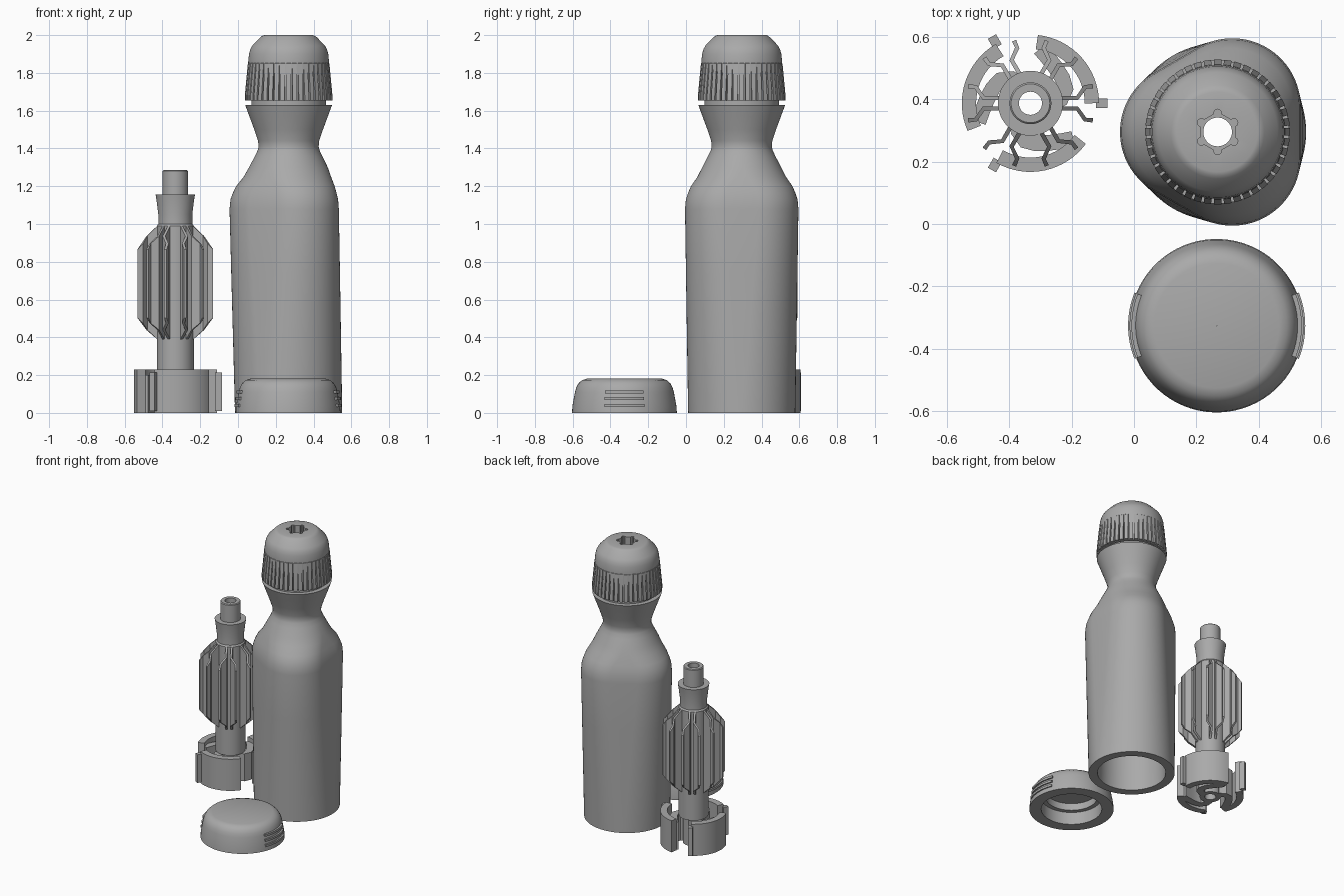
import bpy, bmesh
from math import sin, cos, pi, radians, hypot

if "Cube" in bpy.data.objects:
    bpy.data.objects.remove(bpy.data.objects["Cube"])

grey = bpy.data.materials.new("matte grey")
grey.use_nodes = True
GREY = (0.4, 0.4, 0.4, 1)
grey.diffuse_color = GREY
grey.node_tree.nodes["Principled BSDF"].inputs["Base Color"].default_value = GREY


def finish(name, bm, at, smooth=True):
    bmesh.ops.recalc_face_normals(bm, faces=bm.faces)
    mesh = bpy.data.meshes.new(name)
    bm.to_mesh(mesh)
    bm.free()
    mesh.materials.append(grey)
    ob = bpy.data.objects.new(name, mesh)
    ob.location = (at[0], at[1], 0)
    bpy.context.collection.objects.link(ob)
    if smooth:
        bpy.ops.object.select_all(action='DESELECT')
        ob.select_set(True)
        bpy.context.view_layer.objects.active = ob
        bpy.ops.object.shade_smooth_by_angle(angle=radians(30))
    return ob


def loft(name, at, profile, steps=24):
    """Closed wall profile of (radius, z, lobe): lobe > 0 gives a rounded triangle."""
    bm = bmesh.new()
    rings = []
    for r, z, *lobe in profile:
        d = lobe[0] if lobe else 0
        ring = []
        for corner in (pi / 3, pi, 5 * pi / 3):
            for i in range(steps):
                a = corner - pi / 3 + 2 * pi / 3 * (i + 0.5) / steps
                ring.append(bm.verts.new((d * cos(corner) + r * cos(a),
                                          d * sin(corner) + r * sin(a), z)))
        rings.append(ring)
    n = 3 * steps
    for k, ring in enumerate(rings):
        nxt = rings[(k + 1) % len(rings)]
        for i in range(n):
            j = (i + 1) % n
            bm.faces.new((ring[i], ring[j], nxt[j], nxt[i]))
    return finish(name, bm, at)


def strips(name, at, paths, half, span):
    """Upright walls along plan paths; span(radius) gives bottom and top."""
    bm = bmesh.new()
    for path in paths:
        sections = []
        for i, (x, y) in enumerate(path):
            a, b = path[max(i - 1, 0)], path[min(i + 1, len(path) - 1)]
            length = hypot(b[0] - a[0], b[1] - a[1])
            nx, ny = -(b[1] - a[1]) / length * half, (b[0] - a[0]) / length * half
            lo, hi = span(hypot(x, y))
            sections.append([bm.verts.new((x + s * nx, y + s * ny, z))
                             for s, z in ((-1, lo), (1, lo), (1, hi), (-1, hi))])
        for s, t in zip(sections, sections[1:]):
            for k in range(4):
                m = (k + 1) % 4
                bm.faces.new((s[k], s[m], t[m], t[k]))
        bm.faces.new(sections[0])
        bm.faces.new(sections[-1])
    return finish(name, bm, at)


def polar(r, deg):
    return (r * cos(radians(deg)), r * sin(radians(deg)))


def turn(path, deg):
    c, s = cos(radians(deg)), sin(radians(deg))
    return [(c * x - s * y, s * x + c * y) for x, y in path]


def arc(r, a0, a1, n=16):
    return [polar(r, a0 + (a1 - a0) * i / n) for i in range(n + 1)]


BOTTLE = (0.268, 0.295)
LID = (0.265, -0.326)
MIXER = (-0.332, 0.387)

# Bottle: round foot, three-lobed shoulder, round flared neck, open through
loft("bottle_body", BOTTLE, [
    (0.284, 0, 0), (0.262, 0.37, 0.032), (0.24, 0.74, 0.064), (0.219, 1.08, 0.094),
    (0.216, 1.13, 0.092), (0.212, 1.165, 0.083), (0.21, 1.2, 0.068),
    (0.212, 1.25, 0.026), (0.205, 1.3, 0.005), (0.178, 1.36), (0.164, 1.39),
    (0.159, 1.41), (0.162, 1.44), (0.182, 1.5), (0.208, 1.57), (0.23, 1.63),
    (0.198, 1.63), (0.198, 1.75), (0.16, 1.75), (0.16, 1.6), (0.12, 1.42),
    (0.13, 1.35), (0.19, 1.2), (0.205, 1.1), (0.225, 0)])

# Cap: hollow dome with a small bore
cap = loft("cap", BOTTLE, [
    (0.214, 1.655), (0.214, 1.86), (0.21, 1.9), (0.203, 1.925), (0.192, 1.945),
    (0.15, 1.988), (0.14, 1.996), (0.128, 2.0), (0.046, 2.0), (0.046, 1.86),
    (0.14, 1.86), (0.2, 1.82), (0.2, 1.655)])

# Hexagonal socket with round corner reliefs, cut into the cap
bm = bmesh.new()
outline = []
for k in range(6):
    cx, cy = polar(0.06, 60 * k + 30)
    for i in range(7):
        px, py = polar(0.013, 60 * k + 30 - 105 + 35 * i)
        outline.append(bm.verts.new((cx + px, cy + py, 1.92)))
base = bm.faces.new(outline)
top = bmesh.ops.extrude_face_region(bm, geom=[base])["geom"]
bmesh.ops.translate(bm, vec=(0, 0, 0.2),
                    verts=[v for v in top if isinstance(v, bmesh.types.BMVert)])
cutter = finish("socket_cutter", bm, BOTTLE, smooth=False)
cutter.hide_render = True
cut = cap.modifiers.new("socket", 'BOOLEAN')
cut.operation, cut.solver, cut.object = 'DIFFERENCE', 'EXACT', cutter
bpy.ops.object.select_all(action='DESELECT')
cap.select_set(True)
bpy.context.view_layer.objects.active = cap
while cap.modifiers[0] != cut:
    bpy.ops.object.modifier_move_up(modifier=cut.name)
bpy.ops.object.modifier_apply(modifier=cut.name)
bpy.data.objects.remove(cutter)

# Tapered grip ribs round the cap
RIBS = 44
strips("cap_grip_ribs", BOTTLE,
       [[polar(r, 360 * k / RIBS) for r in (0.205, 0.216, 0.232)] for k in range(RIBS)],
       0.012, lambda r: (1.655, min(1.86, 1.68 + (0.232 - r) * 10.6)))

# Base lid: shallow dome, hollow below with an inner ledge
loft("base_lid", LID, [
    (0.278, 0), (0.275, 0.04), (0.262, 0.11), (0.255, 0.135), (0.243, 0.157),
    (0.225, 0.173), (0.2, 0.181), (0.001, 0.181), (0.001, 0.14), (0.17, 0.14),
    (0.17, 0.09), (0.2, 0.09), (0.2, 0)])

# Three finger ridges on each side of the lid
for n, (z, r) in enumerate(((0.04, 0.272), (0.075, 0.267), (0.11, 0.261))):
    strips("lid_ridges_%d" % (n + 1), LID,
           [arc(r, a - 22, a + 22) for a in (0, 180)],
           0.012, lambda q, z=z: (z - 0.008, z + 0.008))

# Mixer shaft with collar, tip and through bore
loft("mixer_shaft", MIXER, [
    (0.07, 0), (0.07, 0.2), (0.098, 0.2), (0.098, 0.99), (0.09, 1.0), (0.09, 1.05),
    (0.1, 1.13), (0.104, 1.155), (0.067, 1.155), (0.067, 1.28), (0.062, 1.285),
    (0.037, 1.285), (0.037, 0)])

# Twelve bent fins in six mirrored pairs, chamfered at both ends
fin = [(0.085, 0.017), (0.15, 0.017), (0.175, 0.052), (0.2, 0.055)]
fins = [turn([(x, s * y) for x, y in fin], 60 * k) for k in range(6) for s in (-1, 1)]


def fin_span(r):
    t = max(0, r - 0.1)
    return 0.38 + 1.15 * t, 1.0 - 1.25 * t


strips("mixer_fins", MIXER, fins, 0.007, fin_span)

# Foot: three arms sweep out from the hub and hook back into an outer wall
arm = [polar(r, a) for r, a in ((0.06, -5), (0.1, 8), (0.122, 22), (0.13, 38),
                                (0.14, 55), (0.158, 70), (0.178, 80))]
wall = arc(0.197, 0, 84)
strips("foot_arms", MIXER, [turn(arm, 120 * k) for k in range(3)], 0.025,
       lambda r: (0.0, 0.2))
strips("foot_walls", MIXER, [turn(wall, 120 * k) for k in range(3)], 0.023,
       lambda r: (0.0, 0.23))
strips("foot_lugs", MIXER, [turn([(0.21, 0), (0.24, 0), (0.247, 0)], 120 * k)
                            for k in range(3)], 0.015, lambda r: (0.01, 0.215))
